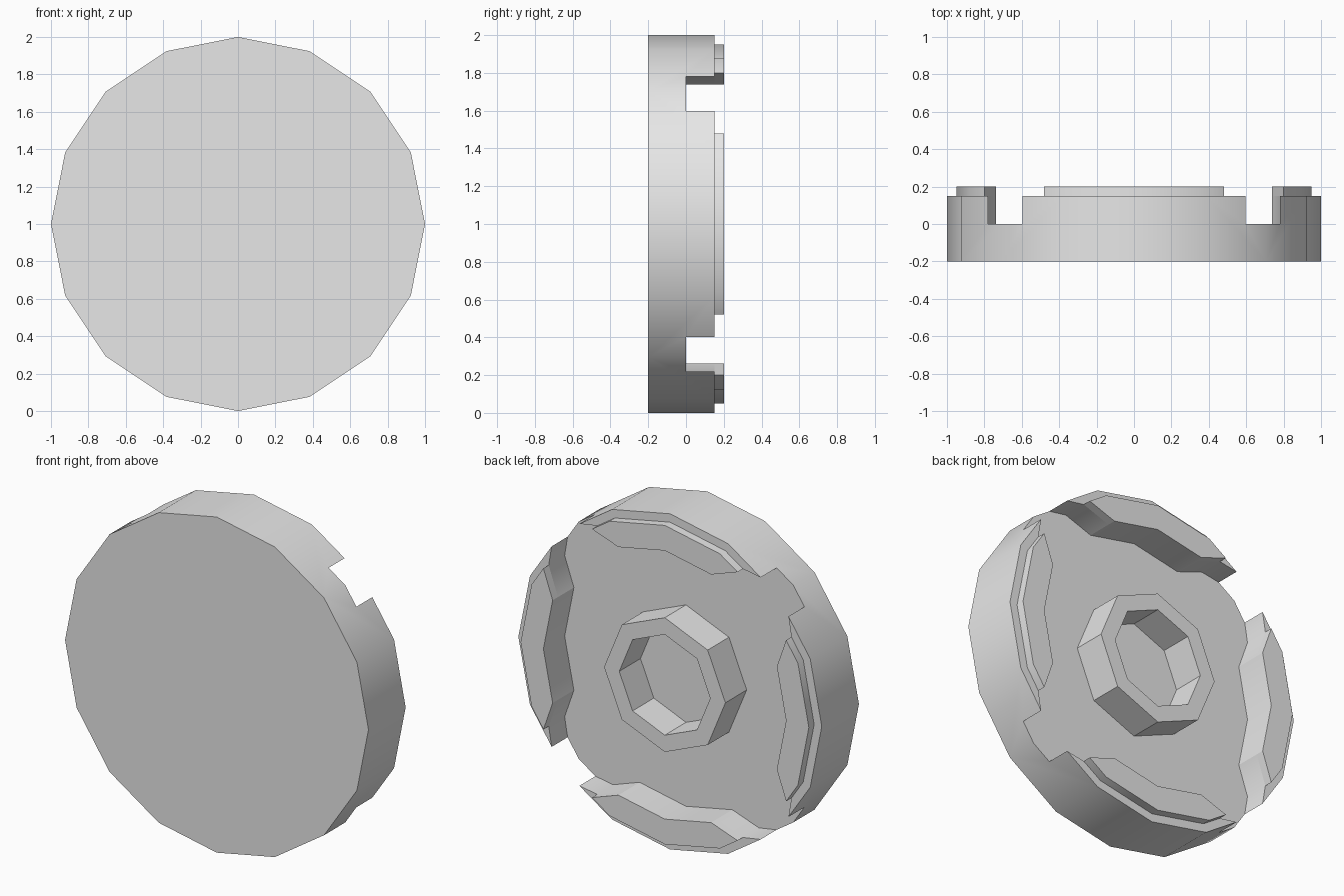
import bpy
import bmesh
from math import cos, sin, pi, radians
from mathutils import Matrix

cube = bpy.data.objects.get("Cube")
if cube:
    bpy.data.objects.remove(cube, do_unlink=True)

grey = bpy.data.materials.new("plain_grey")
grey.use_nodes = True
grey.diffuse_color = (0.8, 0.8, 0.8, 1)
grey.node_tree.nodes["Principled BSDF"].inputs["Base Color"].default_value = (0.8, 0.8, 0.8, 1)


def ring_points(radius, sides):
    return [(radius * cos(2 * pi * i / sides), radius * sin(2 * pi * i / sides))
            for i in range(sides)]


def turned(points, quarter):
    rot = Matrix.Rotation(quarter * pi / 2, 2)
    return [tuple(rot @ Matrix.Diagonal((1, 1)) @ p) for p in points]


def finish(name, bm):
    bmesh.ops.recalc_face_normals(bm, faces=bm.faces)
    mesh = bpy.data.meshes.new(name)
    bm.to_mesh(mesh)
    bm.free()
    mesh.materials.append(grey)
    obj = bpy.data.objects.new(name, mesh)
    bpy.context.collection.objects.link(obj)
    return obj


def select_only(obj):
    bpy.ops.object.select_all(action='DESELECT')
    obj.select_set(True)
    bpy.context.view_layer.objects.active = obj


def prism(name, points, y0, y1):
    """Closed solid from an (x, z) outline between two depths."""
    bm = bmesh.new()
    low, high = [[bm.verts.new((x, y, z + 1)) for x, z in points] for y in (y0, y1)]
    bm.faces.new(low)
    bm.faces.new(high)
    for i in range(len(points)):
        bm.faces.new((low[i - 1], low[i], high[i], high[i - 1]))
    return finish(name, bm)


def rotate(points, quarter):
    c, s = ((1, 0), (0, 1), (-1, 0), (0, -1))[quarter]
    return [(x * c - z * s, x * s + z * c) for x, z in points]


# Inner edge of one rim block, from its middle to its end (one half)
mid, bump, notch = (0.8, 0), (0.739, 0.306), (0.8, 0.48)
tip, outside = (0.78, 0.6), (0.98, 0.86)


def mirrored(points):
    return [(x, -z) for x, z in reversed(points)]


# Round body with a recess and four diagonal openings in the rim
body = prism("body", ring_points(1, 16), -0.2, 0.15)
half = [bump, notch, tip, outside]
outline = []
for q in range(4):
    outline += rotate(mirrored(half) + [mid] + half, q)
cutter = prism("recess_cutter", outline, 0, 0.5)
cutter.hide_render = True
cut = body.modifiers.new("recess", 'BOOLEAN')
cut.operation = 'DIFFERENCE'
cut.solver = 'EXACT'
cut.object = cutter
select_only(body)
bpy.ops.object.modifier_apply(modifier=cut.name)
bpy.data.objects.remove(cutter, do_unlink=True)

# Raised pads on the four rim blocks
pad_corner = (0.95 * cos(pi / 8), 0.95 * sin(pi / 8))
pad_half = [bump, notch, pad_corner]
pad_outline = mirrored(pad_half) + [mid] + pad_half + [(0.95, 0)]
# order the outline: inner edge upwards, then outer edge back down
inner = mirrored([bump, notch]) + [mid, bump, notch]
outer = [pad_corner, (0.95, 0), (pad_corner[0], -pad_corner[1])]
pads = []
for q, side in enumerate(("left", "top", "right", "bottom")):
    pads.append(prism(side + "_pad", rotate(inner + outer, q), 0.15, 0.2))

# Eight-sided hub ring in the middle of the recess
bm = bmesh.new()
loops = [[bm.verts.new((x, y, z + 1)) for x, z in ring_points(r, 8)]
         for r, y in ((0.4, 0), (0.4, 0.2), (0.3, 0.2), (0.3, 0))]
for k in range(4):
    a, b = loops[k - 1], loops[k]
    for i in range(8):
        bm.faces.new((a[i - 1], a[i], b[i], b[i - 1]))
hub = finish("hub_ring", bm)

# Soft rim, crisp corners
for obj in [body, hub] + pads:
    select_only(obj)
    bpy.ops.object.shade_smooth_by_angle(angle=radians(30))
